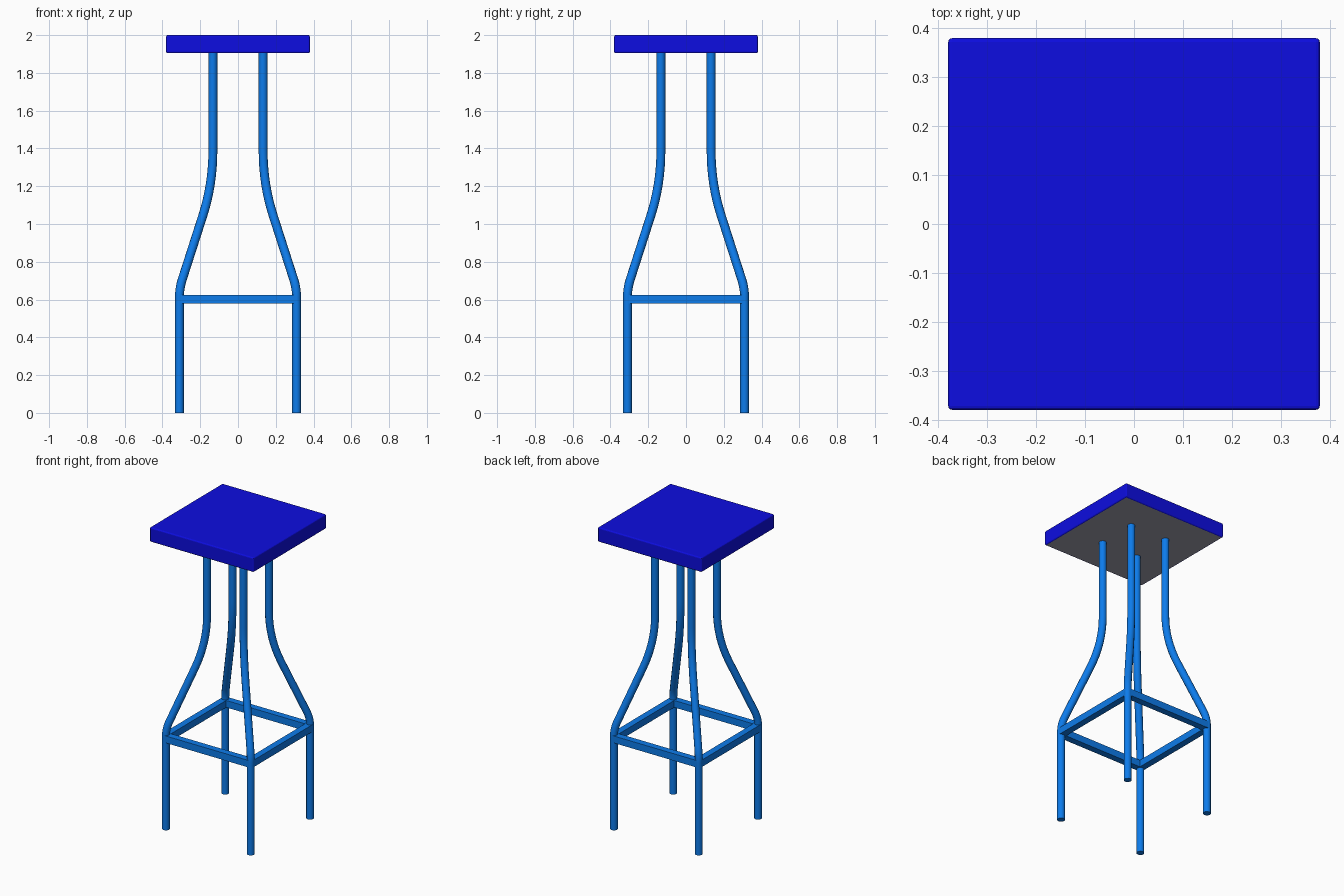
import bpy, bmesh
from math import radians
from mathutils import Vector

if "Cube" in bpy.data.objects:
    bpy.data.objects.remove(bpy.data.objects["Cube"])


def material(name, color):
    m = bpy.data.materials.new(name)
    m.diffuse_color = (*color, 1)
    m.use_nodes = True
    m.node_tree.nodes["Principled BSDF"].inputs["Base Color"].default_value = m.diffuse_color
    return m


SEAT_BLUE = material("seat_blue", (0.004, 0.004, 0.75))
FRAME_BLUE = material("frame_blue", (0.004, 0.2, 0.83))
UNDERSIDE = material("underside_grey", (0.35, 0.35, 0.42))


def box(name, size, center, mats, bevel=0.0):
    bm = bmesh.new()
    bmesh.ops.create_cube(bm, size=1)
    bmesh.ops.scale(bm, vec=size, verts=bm.verts)
    bmesh.ops.translate(bm, vec=center, verts=bm.verts)
    if bevel:
        bmesh.ops.bevel(bm, geom=bm.edges[:], offset=bevel, segments=3,
                        profile=0.5, affect='EDGES')
    bm.normal_update()
    if len(mats) > 1:
        for f in bm.faces:
            if f.normal.z < -0.99:
                f.material_index = 1
    me = bpy.data.meshes.new(name)
    bm.to_mesh(me)
    bm.free()
    for m in mats:
        me.materials.append(m)
    ob = bpy.data.objects.new(name, me)
    bpy.context.collection.objects.link(ob)
    return ob


def fillet(prev, corner, nxt, t, n=8):
    """Points of a smooth bend that starts and ends t away from the corner."""
    a = corner + (prev - corner).normalized() * t
    b = corner + (nxt - corner).normalized() * t
    return [a * (1 - u) ** 2 + corner * 2 * u * (1 - u) + b * u ** 2
            for u in (i / n for i in range(n + 1))]


def leg(name, sx, sy):
    foot, knee, neck, top = [Vector((sx * r, sy * r, z)) for r, z in
                             ((0.31, 0), (0.31, 0.66), (0.133, 1.21), (0.133, 1.905))]
    path = [foot, *fillet(foot, knee, neck, 0.05), *fillet(knee, neck, top, 0.18), top]
    cu = bpy.data.curves.new(name, 'CURVE')
    cu.dimensions = '3D'
    cu.bevel_depth = 0.0235
    cu.bevel_resolution = 4
    cu.use_fill_caps = True
    sp = cu.splines.new('POLY')
    sp.points.add(len(path) - 1)
    for p, co in zip(sp.points, path):
        p.co = (*co, 1)
    cu.materials.append(FRAME_BLUE)
    ob = bpy.data.objects.new(name, cu)
    bpy.context.collection.objects.link(ob)
    bpy.ops.object.select_all(action='DESELECT')
    bpy.context.view_layer.objects.active = ob
    ob.select_set(True)
    bpy.ops.object.convert(target='MESH')
    bpy.ops.object.shade_smooth_by_angle(angle=radians(35))


# Seat slab with softened edges and grey underside
seat = box("seat", (0.76, 0.76, 0.096), (0, 0, 1.952), [SEAT_BLUE, UNDERSIDE], 0.008)

# Four bent tube legs
for sx, side in ((-1, "left"), (1, "right")):
    for sy, end in ((-1, "front"), (1, "back")):
        leg(f"{end}_{side}_leg", sx, sy)

# Square footrest bars between the legs
for s, a, b in ((-1, "front", "left"), (1, "back", "right")):
    box(f"{a}_footrest_bar", (0.62, 0.044, 0.046), (0, s * 0.31, 0.602), [FRAME_BLUE])
    box(f"{b}_footrest_bar", (0.044, 0.62, 0.046), (s * 0.31, 0, 0.602), [FRAME_BLUE])
